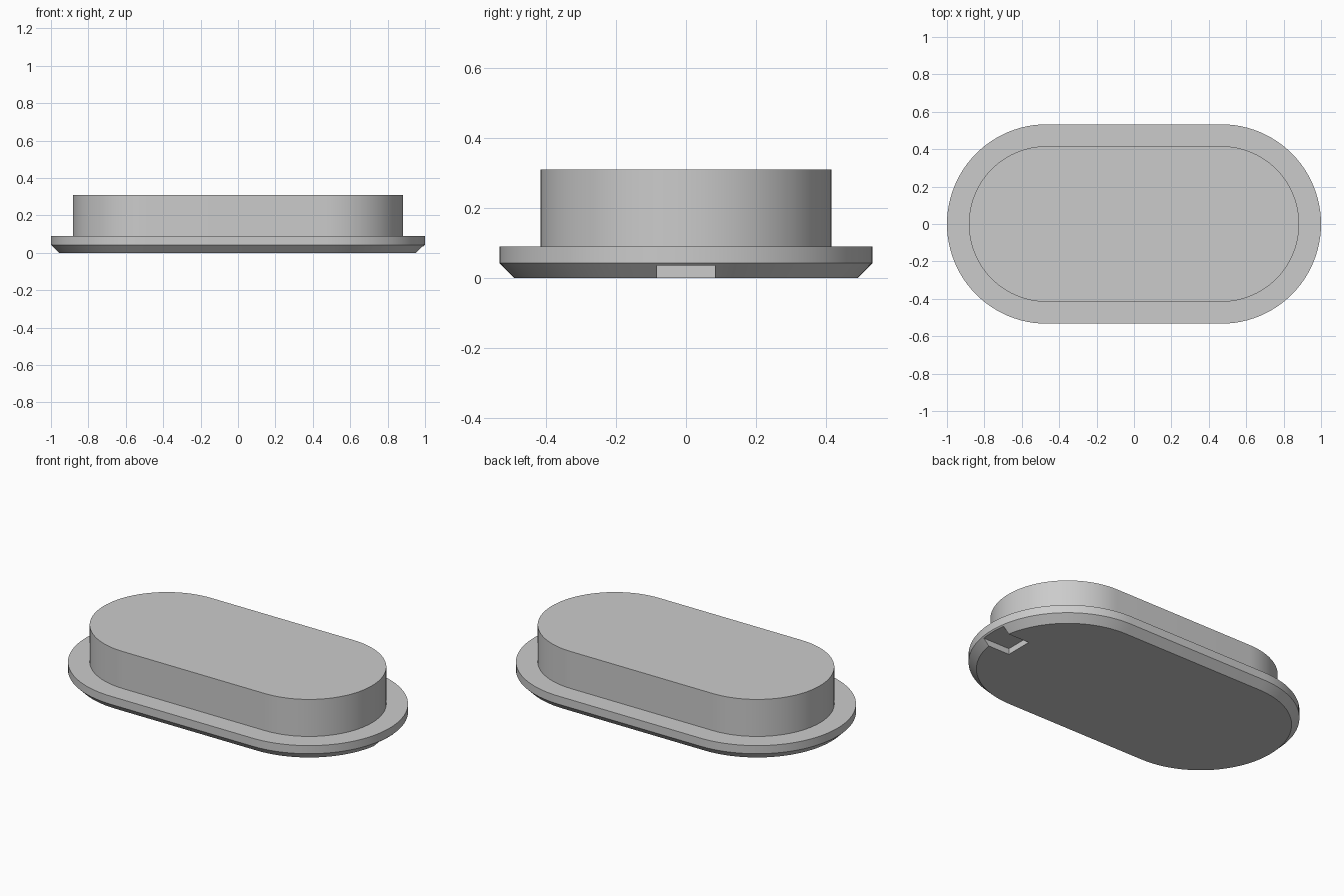
import bpy
import bmesh
import math

if "Cube" in bpy.data.objects:
    bpy.data.objects.remove(bpy.data.objects["Cube"], do_unlink=True)

HALF_STRAIGHT = 0.467   # distance from centre to each end arc's centre
ARC_STEPS = 48

grey = bpy.data.materials.new("plain grey")
grey.use_nodes = True
colour = (0.6, 0.6, 0.6, 1)
grey.diffuse_color = colour
grey.node_tree.nodes["Principled BSDF"].inputs["Base Color"].default_value = colour


def stadium_ring(bm, radius, z):
    """One closed ring: two half circles joined by straight sides."""
    ring = []
    for side in (1, -1):
        for i in range(ARC_STEPS + 1):
            a = math.pi * (i / ARC_STEPS - 0.5)
            ring.append(bm.verts.new((side * (HALF_STRAIGHT + radius * math.cos(a)),
                                      side * radius * math.sin(a), z)))
    return ring


def stadium_solid(name, profile):
    """Loft stadium rings along a (radius, height) profile and cap both ends."""
    bm = bmesh.new()
    rings = [stadium_ring(bm, r, z) for r, z in profile]
    for low, high in zip(rings, rings[1:]):
        for i in range(len(low)):
            j = (i + 1) % len(low)
            bm.faces.new((low[i], low[j], high[j], high[i]))
    bm.faces.new(rings[0][::-1])
    bm.faces.new(rings[-1])
    mesh = bpy.data.meshes.new(name)
    bm.to_mesh(mesh)
    bm.free()
    mesh.materials.append(grey)
    obj = bpy.data.objects.new(name, mesh)
    bpy.context.collection.objects.link(obj)
    return obj


# Plug: chamfered flange with a raised body, as one solid
plug = stadium_solid("flanged_plug", [(0.491, 0), (0.533, 0.042), (0.533, 0.09),
                                      (0.416, 0.09), (0.416, 0.31)])

# Pry notch under the +x end of the flange
bpy.ops.mesh.primitive_cube_add(size=1, location=(0.96, 0, -0.0325))
cutter = bpy.context.object
cutter.name = "notch_cutter"
cutter.scale = (0.3, 0.166, 0.135)
cutter.hide_render = True
cutter.data.materials.append(grey)

bpy.ops.object.select_all(action='DESELECT')
plug.select_set(True)
bpy.context.view_layer.objects.active = plug
cut = plug.modifiers.new("pry_notch", 'BOOLEAN')
cut.operation = 'DIFFERENCE'
cut.solver = 'EXACT'
cut.object = cutter
bpy.ops.object.modifier_apply(modifier=cut.name)
bpy.data.objects.remove(cutter, do_unlink=True)

bpy.ops.object.shade_smooth_by_angle(angle=math.radians(30))
